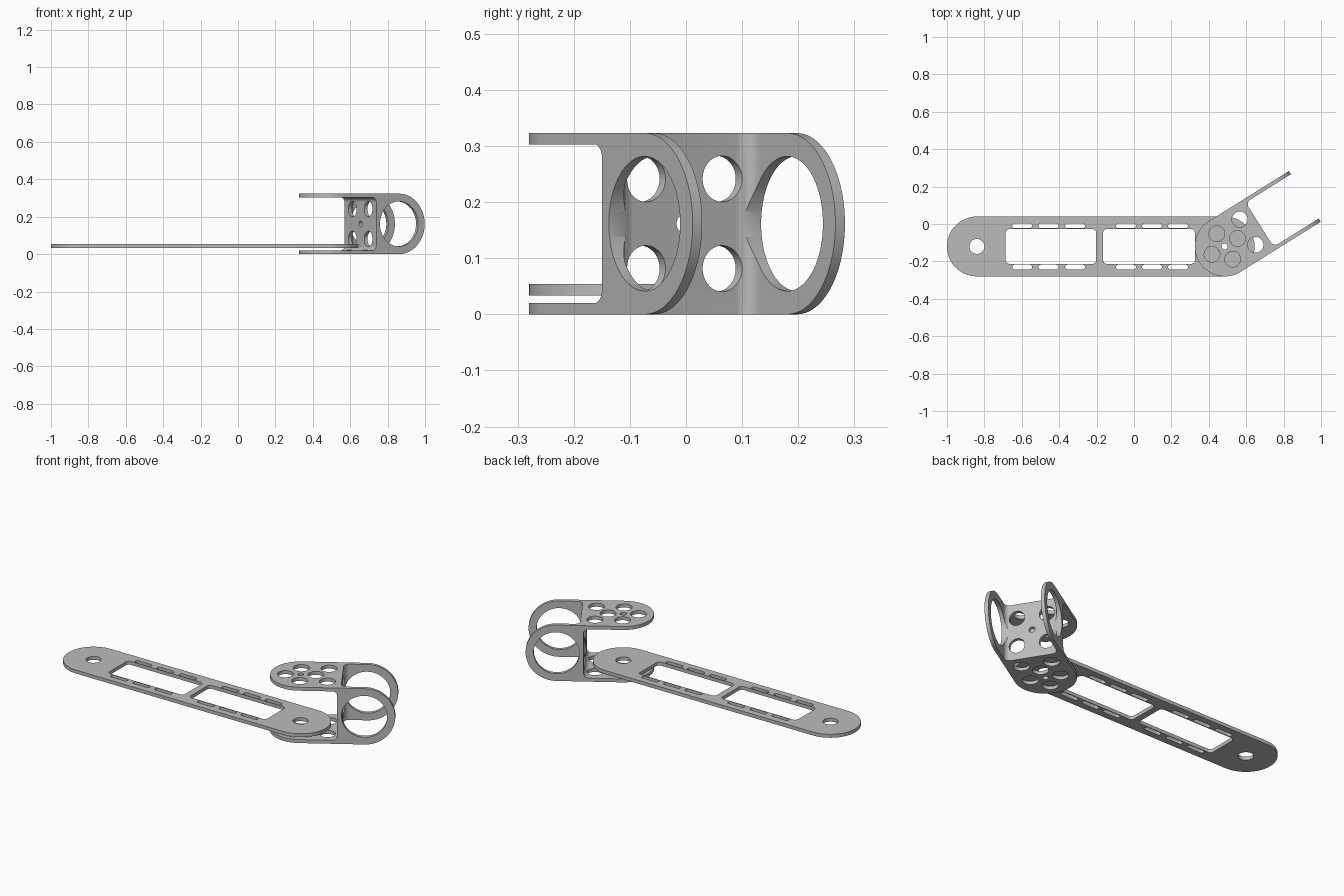
import bpy, bmesh
from math import sin, cos, pi, radians

cube = bpy.data.objects.get("Cube")
if cube:
    bpy.data.objects.remove(cube, do_unlink=True)

metal = bpy.data.materials.new("grey_metal")
metal.use_nodes = True
GREY = (0.5, 0.5, 0.5, 1)
metal.diffuse_color = GREY
metal.node_tree.nodes["Principled BSDF"].inputs["Base Color"].default_value = GREY


def rounded(a0, a1, b0, b1, r, n=16):
    """Outline of a rounded rectangle; also makes slots and circles."""
    pts = []
    corners = [(a1 - r, b1 - r), (a0 + r, b1 - r), (a0 + r, b0 + r), (a1 - r, b0 + r)]
    for q, (ca, cb) in enumerate(corners):
        for i in range(n + 1):
            t = (q + i / n) * pi / 2
            p = (ca + r * cos(t), cb + r * sin(t))
            if all(abs(p[0] - o[0]) + abs(p[1] - o[1]) > 1e-5 for o in pts):
                pts.append(p)
    return pts


def circle(a, b, r):
    return rounded(a - r, a + r, b - r, b + r, r)


def prism(name, outlines, c0, c1, axis="Z"):
    """Extrude outlines along an axis into one object."""
    place = {"Z": lambda a, b, c: (a, b, c),
             "Y": lambda a, b, c: (a, c, b),
             "X": lambda a, b, c: (c, a, b)}[axis]
    bm = bmesh.new()
    for pts in outlines:
        low = [bm.verts.new(place(a, b, c0)) for a, b in pts]
        high = [bm.verts.new(place(a, b, c1)) for a, b in pts]
        bm.faces.new(low)
        bm.faces.new(high)
        for i in range(len(pts)):
            j = (i + 1) % len(pts)
            bm.faces.new((low[i], low[j], high[j], high[i]))
    bmesh.ops.recalc_face_normals(bm, faces=bm.faces)
    mesh = bpy.data.meshes.new(name)
    bm.to_mesh(mesh)
    bm.free()
    mesh.materials.append(metal)
    obj = bpy.data.objects.new(name, mesh)
    bpy.context.collection.objects.link(obj)
    return obj


def activate(obj):
    bpy.ops.object.select_all(action="DESELECT")
    obj.select_set(True)
    bpy.context.view_layer.objects.active = obj


def combine(obj, tool, operation="DIFFERENCE"):
    activate(obj)
    mod = obj.modifiers.new("cut", "BOOLEAN")
    mod.operation = operation
    mod.solver = "EXACT"
    mod.object = tool
    bpy.ops.object.modifier_apply(modifier=mod.name)
    bpy.data.objects.remove(tool, do_unlink=True)


def finish(obj):
    activate(obj)
    bpy.ops.object.shade_smooth_by_angle(angle=radians(30))


PIVOT_X, MID_Y, R = 0.485, -0.12, 0.16

# Long flat link with two windows, rows of slots and an end hole at each pivot
link = prism("link_plate", [rounded(-1, PIVOT_X + R, MID_Y - R, MID_Y + R, R, 24)], 0.034, 0.054)
cuts = [circle(x, MID_Y, 0.04) for x in (-0.84, PIVOT_X)]
for x0, x1 in ((-0.686, -0.202), (-0.165, 0.326)):
    cuts.append(rounded(x0, x1, MID_Y - 0.093, MID_Y + 0.093, 0.02, 8))
for x in (-0.598, -0.457, -0.315, -0.043, 0.096, 0.235):
    for side in (-1, 1):
        y = MID_Y + side * 0.11
        cuts.append(rounded(x - 0.053, x + 0.053, y - 0.0125, y + 0.0125, 0.012, 6))
combine(link, prism("link_cutter", cuts, -0.1, 0.2))
finish(link)

# Bracket block: round in plan at the pivot, round in side view at the ears
H, END, EAR_U = 0.323, 0.505, 0.343
bracket = prism("pivot_bracket", [rounded(-R, 1, -R, R, R - 0.0001, 24)], -0.1, 0.5)
side_shape = prism("side_shape", [rounded(-1, END, 0, H, H / 2 - 0.0001, 24)], -0.4, 0.4, "Y")
combine(bracket, side_shape, "INTERSECT")

# Hollow out the fork for the link and the fork between the ears
combine(bracket, prism("fork_cutter", [rounded(-1, 0.2, 0.02, H - 0.02, 0.025, 8)], -0.5, 0.5, "Y"))
combine(bracket, prism("ear_gap_cutter", [rounded(0.22, 1.2, -0.14, 0.14, 0.03, 8)], -0.2, 0.6))

# Holes through the top and bottom cheeks
holes = [circle(0, 0, 0.016)]
holes += [circle(u, v, 0.042) for u, v in
          ((0.08, 0), (-0.08, 0), (0, 0.08), (0, -0.08), (0.145, 0.08), (0.145, -0.08))]
combine(bracket, prism("cheek_hole_cutter", holes, -0.2, 0.6))

# Holes through the web
holes = [circle(0, H / 2, 0.016)]
holes += [circle(v, H / 2 + w, 0.041) for v in (-0.08, 0.08) for w in (-0.08, 0.08)]
combine(bracket, prism("web_hole_cutter", holes, 0.1, 0.3, "X"))

# Large rings in the ears
combine(bracket, prism("ear_hole_cutter", [rounded(EAR_U - 0.12, EAR_U + 0.12, H / 2 - 0.12,
                                                   H / 2 + 0.12, 0.12, 24)], -0.5, 0.5, "Y"))
finish(bracket)
bracket.location = (PIVOT_X, MID_Y, 0)
bracket.rotation_euler = (0, 0, radians(32))
